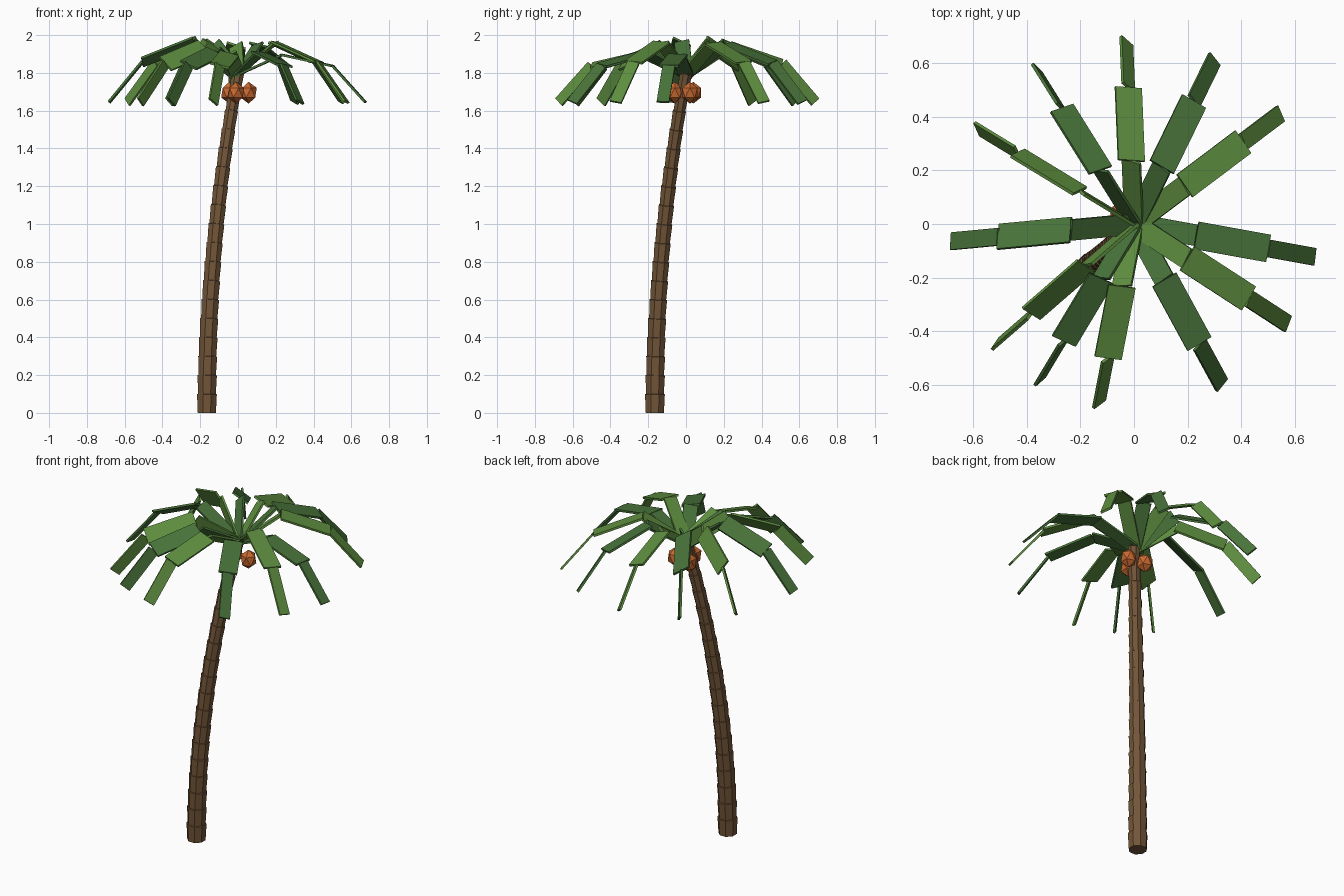
import bpy, bmesh
from math import cos, sin, pi, radians
from mathutils import Vector, Matrix

cube = bpy.data.objects.get("Cube")
if cube:
    bpy.data.objects.remove(cube)


def material(name, rgb):
    mat = bpy.data.materials.new(name)
    mat.use_nodes = True
    mat.diffuse_color = (*rgb, 1)
    mat.node_tree.nodes["Principled BSDF"].inputs["Base Color"].default_value = (*rgb, 1)
    return mat


BARK = material("brown bark", (0.17, 0.092, 0.04))
LIGHT = material("light green leaf", (0.112, 0.27, 0.05))
DARK = material("dark green leaf", (0.065, 0.17, 0.042))
ORANGE = material("orange fruit", (0.58, 0.14, 0.03))


def finish(bm, name, mat):
    bmesh.ops.recalc_face_normals(bm, faces=bm.faces)
    mesh = bpy.data.meshes.new(name)
    bm.to_mesh(mesh)
    bm.free()
    mesh.materials.append(mat)
    obj = bpy.data.objects.new(name, mesh)
    bpy.context.collection.objects.link(obj)
    return obj


# Curved trunk: stacked eight-sided segments, each flaring a little at its top
SEGMENTS, SIDES, HEIGHT, LEAN = 18, 8, 1.8, 0.165


def trunk_ring(bm, t, radius):
    shift = LEAN * (t * t - 1)
    centre = Vector((shift, shift, HEIGHT * t))
    tangent = Vector((2 * LEAN * t, 2 * LEAN * t, HEIGHT))
    turn = Vector((0, 0, 1)).rotation_difference(tangent)
    ring = []
    for k in range(SIDES):
        a = 2 * pi * (k + 0.5) / SIDES
        ring.append(bm.verts.new(centre + turn @ Vector((radius * cos(a), radius * sin(a), 0))))
    return ring


bm = bmesh.new()
rings = []
for s in range(SEGMENTS):
    radius = 0.052 - 0.021 * s / SEGMENTS
    rings.append(trunk_ring(bm, s / SEGMENTS, radius))
    rings.append(trunk_ring(bm, (s + 0.98) / SEGMENTS, radius * 1.09))
for low, high in zip(rings, rings[1:]):
    for k in range(SIDES):
        n = (k + 1) % SIDES
        bm.faces.new((low[k], low[n], high[n], high[k]))
bm.faces.new(rings[0])
bm.faces.new(rings[-1])
finish(bm, "trunk", BARK)


# Fronds: three thin planks each, rising, drooping, then hanging
def plank(bm, start, end, width, thickness=0.012):
    along = end - start
    turn = Vector((1, 0, 0)).rotation_difference(along)
    size = Matrix.Diagonal((along.length, width, thickness, 1))
    place = Matrix.Translation((start + end) / 2) @ turn.to_matrix().to_4x4()
    bmesh.ops.create_cube(bm, size=1, matrix=place @ size)


WIDTHS = (0.08, 0.104, 0.066)
# heading in degrees and height of the highest joint
FRONDS = [(-10.3, 1.895), (37, 1.955), (64, 1.95), (92.4, 1.945),
          (122, 1.95), (148.7, 1.95), (185.4, 1.965), (221, 1.935),
          (239, 1.91), (259, 1.90), (298.6, 1.905), (327, 1.96)]
for i, (heading, peak) in enumerate(FRONDS):
    a = radians(heading)
    out = Vector((cos(a), sin(a), 0))
    elbow = 1.836 + 0.3 * (peak - 1.895)
    profile = [(0.0, 1.79), (0.237, peak), (0.51, elbow), (0.685, 1.645)]
    points = [out * r + Vector((0, 0, z)) for r, z in profile]
    bm = bmesh.new()
    for p, q, width in zip(points, points[1:], WIDTHS):
        plank(bm, p, q, width)
    finish(bm, f"frond_{i + 1}", LIGHT if i % 2 else DARK)

# Three faceted fruits under the crown
for i in range(3):
    a = radians(20 + 120 * i)
    bm = bmesh.new()
    bmesh.ops.create_icosphere(bm, subdivisions=1, radius=0.048)
    bmesh.ops.scale(bm, vec=(1, 1, 1.2), verts=bm.verts)
    fruit = finish(bm, f"fruit_{i + 1}", ORANGE)
    fruit.location = (0.06 * cos(a), 0.06 * sin(a), 1.695)
